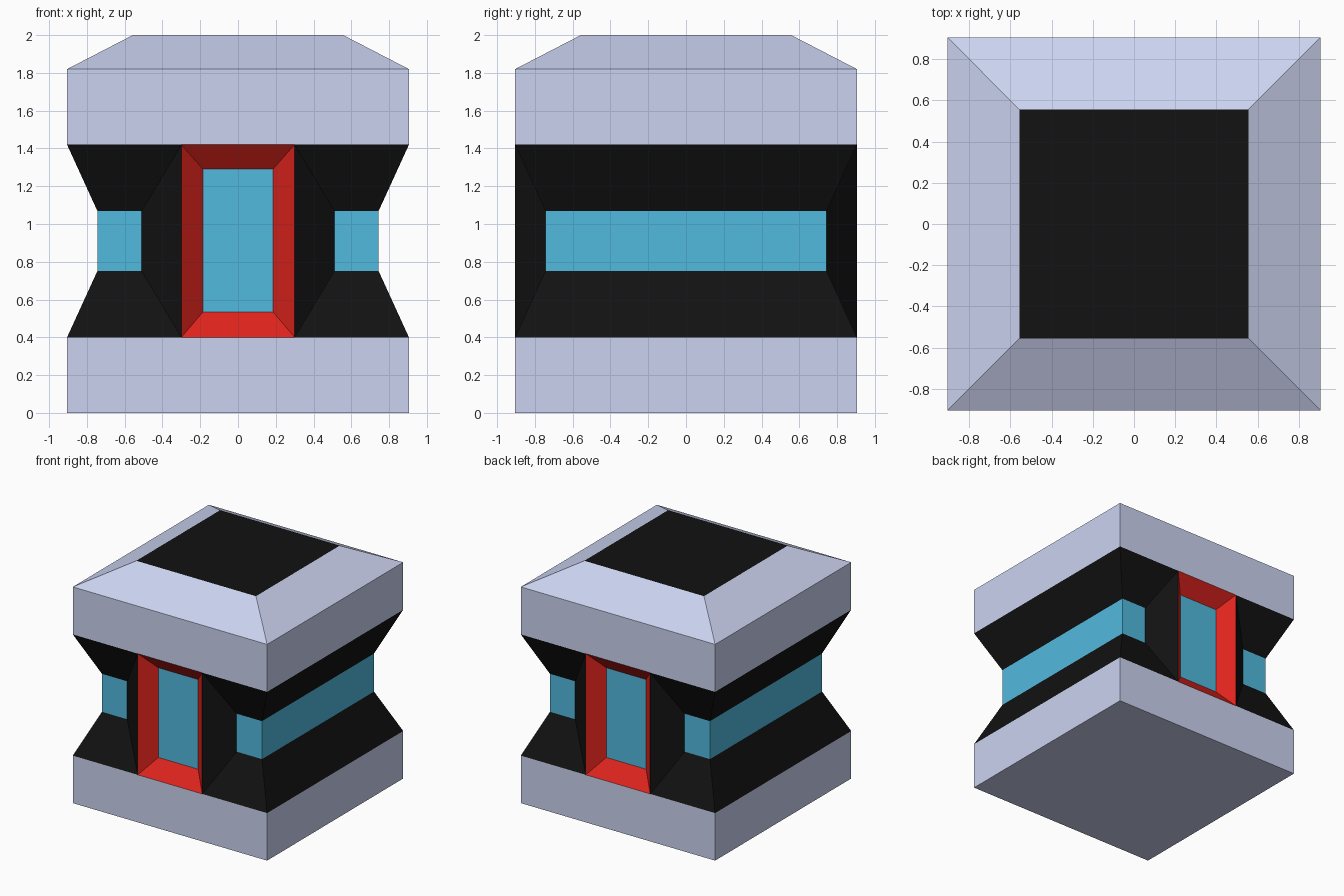
import bpy, bmesh
from mathutils import Vector

if "Cube" in bpy.data.objects:
    bpy.data.objects.remove(bpy.data.objects["Cube"])

def material(name, rgb):
    m = bpy.data.materials.new(name)
    m.diffuse_color = (*rgb, 1)
    m.use_nodes = True
    m.node_tree.nodes["Principled BSDF"].inputs["Base Color"].default_value = m.diffuse_color
    return m

PALE = material("pale_panel", (0.60, 0.65, 0.87))
BLACK = material("black_panel", (0.006, 0.006, 0.006))
GLASS = material("blue_glass", (0.083, 0.49, 0.73))
RED = material("red_trim", (0.74, 0.017, 0.012))

def build(name, quads, mats):
    """quads: (four points, outward direction, material index)"""
    bm = bmesh.new()
    for pts, out, mi in quads:
        f = bm.faces.new([bm.verts.new(p) for p in pts])
        f.normal_update()
        if f.normal.dot(Vector(out)) < 0:
            f.normal_flip()
        f.material_index = mi
    bmesh.ops.remove_doubles(bm, verts=bm.verts, dist=1e-4)
    me = bpy.data.meshes.new(name)
    bm.to_mesh(me)
    bm.free()
    for m in mats:
        me.materials.append(m)
    ob = bpy.data.objects.new(name, me)
    bpy.context.collection.objects.link(ob)

def square(r, z):
    return [(-r, -r, z), (r, -r, z), (r, r, z), (-r, r, z)]

def stack(name, profile, mats, top_mat=0):
    """Closed square tower from (half width, height) levels."""
    rings = [square(r, z) for r, z in profile]
    quads = [(rings[0], (0, 0, -1), 0), (rings[-1], (0, 0, 1), top_mat)]
    dirs = [(0, -1, 0), (1, 0, 0), (0, 1, 0), (-1, 0, 0)]
    for a, b in zip(rings, rings[1:]):
        for i, d in enumerate(dirs):
            j = (i + 1) % 4
            quads.append(([a[i], a[j], b[j], b[i]], d, 0))
    build(name, quads, mats)

R, W = 0.905, 0.745          # slab and waist half widths
Z = [0.40, 0.75, 1.07, 1.42]  # heights of the pinched wall
RAD = [R, W, W, R]
EDGE = [0.30, 0.51, 0.51, 0.30]  # inner edge of the front wall beside the door

# Slabs
stack("base_slab", [(R, 0), (R, Z[0])], [PALE])
stack("roof_slab", [(R, Z[3]), (R, 1.82), (0.557, 2.0)], [PALE, BLACK], 1)

# Pinched walls and window bands
walls, windows, trim, doors = [], [], [], []
for s in (-1, 1):
    for k in range(3):
        dest = windows if k == 1 else walls
        (r0, r1), (z0, z1), (e0, e1) = RAD[k:k+2], Z[k:k+2], EDGE[k:k+2]
        dest.append(([(s*r0, -r0, z0), (s*r0, r0, z0),
                      (s*r1, r1, z1), (s*r1, -r1, z1)], (s, 0, 0), 0))
        for m in (-1, 1):
            dest.append(([(m*r0, s*r0, z0), (m*e0, s*r0, z0),
                          (m*e1, s*r1, z1), (m*r1, s*r1, z1)], (0, s, 0), 0))
    # Flares from the windows out to the door trim
    for m in (-1, 1):
        walls.append(([(m*e, s*r, z) for e, r, z in zip(EDGE, RAD, Z)], (m, 0, 0), 0))

    # Recessed door with sloped trim, front and back
    def rect(w, y, z0, z1):
        return [(-w, y, z0), (w, y, z0), (w, y, z1), (-w, y, z1)]
    outer = rect(0.30, s*R, Z[0], Z[3])
    inner = rect(0.185, s*(R - 0.11), 0.535, 1.29)
    for i in range(4):
        j = (i + 1) % 4
        trim.append(([outer[i], outer[j], inner[j], inner[i]], (0, s, 0), 0))
    doors.append((inner, (0, s, 0), 0))

build("walls", walls, [BLACK])
build("windows", windows, [GLASS])
build("door_trim", trim, [RED])
build("door_panels", doors, [GLASS])
